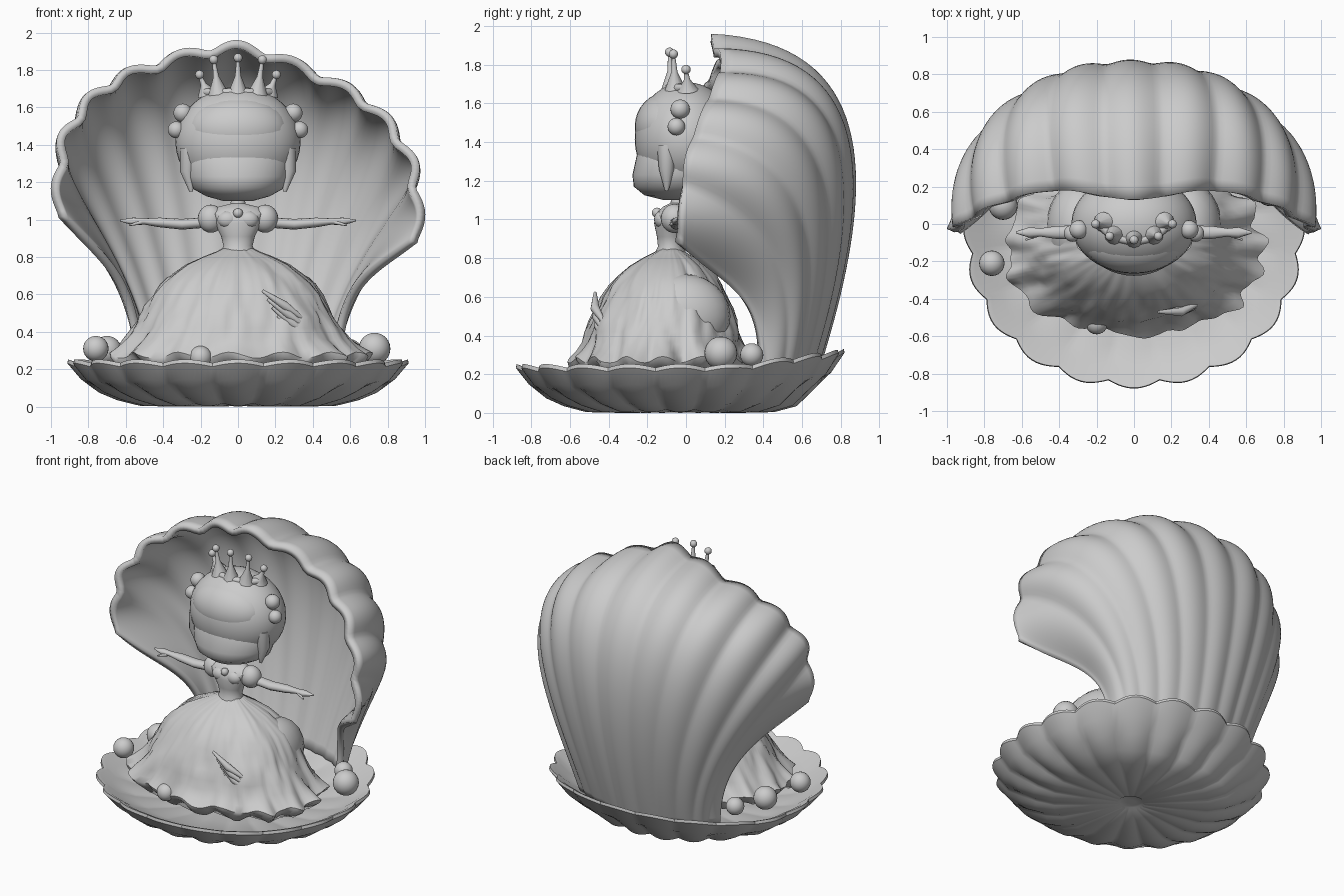
import bpy, bmesh, math
from mathutils import Vector, noise

if "Cube" in bpy.data.objects:
    bpy.data.objects.remove(bpy.data.objects["Cube"])

grey = bpy.data.materials.new("soft_grey")
grey.diffuse_color = (0.6, 0.6, 0.6, 1)
grey.use_nodes = True
grey.node_tree.nodes["Principled BSDF"].inputs["Base Color"].default_value = grey.diffuse_color


def finish(ob, angle=50):
    if not ob.data.materials:
        ob.data.materials.append(grey)
    bpy.ops.object.select_all(action='DESELECT')
    ob.select_set(True)
    bpy.context.view_layer.objects.active = ob
    bpy.ops.object.shade_smooth_by_angle(angle=math.radians(angle))
    return ob


def surface(name, rows, closed=True, caps=True, angle=50):
    """Skin a list of point rows into a mesh."""
    bm = bmesh.new()
    vs = [[bm.verts.new(p) for p in r] for r in rows]
    n = len(rows[0])
    for a, b in zip(vs, vs[1:]):
        for i in range(n if closed else n - 1):
            j = (i + 1) % n
            bm.faces.new((a[i], a[j], b[j], b[i]))
    if closed and caps:
        bm.faces.new(vs[0])
        bm.faces.new(vs[-1])
    bmesh.ops.recalc_face_normals(bm, faces=bm.faces[:])
    me = bpy.data.meshes.new(name)
    bm.to_mesh(me)
    bm.free()
    ob = bpy.data.objects.new(name, me)
    bpy.context.collection.objects.link(ob)
    return finish(ob, angle)


def ball(name, loc, size, seg=24):
    size = size if isinstance(size, tuple) else (size,) * 3
    bpy.ops.mesh.primitive_uv_sphere_add(segments=seg, ring_count=seg // 2, location=loc)
    ob = bpy.context.object
    ob.name, ob.scale = name, size
    return finish(ob)


def tube(name, pts, radii, flat=1.0, seg=12):
    """Tapered tube through points; flat squashes it along its second axis."""
    pts = [Vector(p) for p in pts]
    rows = []
    for k, p in enumerate(pts):
        d = (pts[min(k + 1, len(pts) - 1)] - pts[max(k - 1, 0)]).normalized()
        a = d.cross(Vector((0, 0, 1)) if abs(d.z) < 0.9 else Vector((1, 0, 0))).normalized()
        b = d.cross(a)
        rows.append([p + radii[k] * (a * math.cos(t) + b * flat * math.sin(t))
                     for t in (2 * math.pi * i / seg for i in range(seg))])
    return surface(name, rows)


def spline(keys, s):
    """Catmull-Rom through a list of vectors."""
    i = min(int(s), len(keys) - 2)
    f = s - i
    p1, p2 = keys[i], keys[i + 1]
    p0 = keys[i - 1] if i else 2 * p1 - p2
    p3 = keys[i + 2] if i + 2 < len(keys) else 2 * p2 - p1
    return 0.5 * (2 * p1 + (p2 - p0) * f + (2 * p0 - 5 * p1 + 4 * p2 - p3) * f * f
                  + (3 * p1 - p0 - 3 * p2 + p3) * f ** 3)


# Lower shell: ribbed dish, outer profile then rim then inner floor
N, RIBS = 200, 20
profile = [(.03, .015), (.08, .015), (.10, .003), (.35, 0), (.55, .004), (.68, .035), (.78, .075),
           (.88, .14), (.955, .225), (.95, .245), (.92, .235), (.85, .19), (.72, .15),
           (.5, .115), (.2, .1), (.03, .1)]
rows = []
for r, z in profile:
    row = []
    for i in range(N):
        a = 2 * math.pi * i / N
        w = abs(math.cos(RIBS / 2 * a)) - .6
        rr = r * (1 + .045 * r * w)
        c, s = math.cos(a), math.sin(a)
        wide = 1 + .02 * math.sin(2 * a) ** 2 * r          # fuller diagonals
        x, y = .94 * rr * c * wide, .875 * rr * s * wide - .03
        lift = .08 * max(0, (y - .25) / .55) * min(1, r) if z > .05 else 0
        rib = .02 * w * r if z > .1 else .01 * r - .025 * w * r if r > .1 else 0
        row.append((x, y, max(0, z + lift + rib)))
    rows.append(row)
surface("lower_shell", rows, angle=40)

# Upper shell: fan of rib curves; four Bezier points per key, mirrored
half = [((0, .68, .2), (0, .93, 1.0), (0, 1.09, 1.9), (0, .13, 1.94)),
        ((.2, .65, .2), (.25, .91, 1.0), (.5, 1.0, 1.84), (.41, .18, 1.83)),
        ((.36, .59, .2), (.45, .81, .9), (.86, .78, 1.62), (.75, .10, 1.65)),
        ((.48, .52, .2), (.59, .65, .8), (1.02, .48, 1.22), (.955, -.01, 1.35)),
        ((.555, .4, .2), (.57, .42, .68), (.74, .1, .72), (.985, -.025, .94))]
keys = [[Vector((-x, y, z)) for x, y, z in k] for k in half[:0:-1]] + [[Vector(p) for p in k] for k in half]
U, T = 130, 36
rows = []
for j in range(T + 1):
    t = j / T
    row = []
    for i in range(U + 1):
        p0, p1, p2, p3 = (spline([k[c] for k in keys], 8 * i / U) for c in range(4))
        p = p0 * (1 - t) ** 3 + p1 * 3 * t * (1 - t) ** 2 + p2 * 3 * t * t * (1 - t) + p3 * t ** 3
        rib = math.sqrt(math.cos(5.5 * math.pi * (2 * i / U - 1) + .5 * (1 - t)) ** 2 + .03) - .65
        out = p - Vector((0, .1, 1.05 * t + .2 * (1 - t)))
        p += out.normalized() * rib * (.01 + .045 * t)
        p.z -= .07 * p.x * t
        row.append(p)
    rows.append(row)
upper = surface("upper_shell", rows, closed=False, angle=45)
mid = upper.data.polygons[U * (T // 2) + U // 2]
if mid.normal.y < 0:
    upper.data.flip_normals()
solid = upper.modifiers.new("thickness", 'SOLIDIFY')
solid.thickness, solid.offset = .045, -1

# Gown skirt: gathered dome with a ruffled hem and uneven folds
rows = []
skirt = [(.98, .2), (1.1, .25), (1.13, .275), (1.06, .31), (.98, .36), (.93, .42), (.88, .48), (.82, .54),
         (.75, .6), (.67, .66), (.58, .71), (.46, .76), (.32, .8), (.19, .83), (.13, .85)]
for k, (s, z) in enumerate(skirt):
    row = []
    for i in range(160):
        a = 2 * math.pi * i / 160
        hem = max(0, 1 - (z - .2) / .22)
        f = s * (1 + .05 * hem * math.sin(15 * a) + .014 * math.sin(9 * a + 9 * z))
        f += .05 * s * noise.noise(Vector((3 * math.cos(a), 3 * math.sin(a), 7 * z)))
        f += .05 * s * noise.noise(Vector((8 * math.cos(a), 8 * math.sin(a), 9 * z)))
        f *= 1 + .03 * math.sin(2 * a) ** 2
        cy = -.15 + .07 * k / 14
        ry = .425 - .04 * hem if math.sin(a) < 0 else .43
        row.append(((.59 + .025 * hem) * f * math.cos(a), ry * f * math.sin(a) + cy,
                    z + .025 * hem * math.sin(15 * a + 1)))
    rows.append(row)
surface("gown_skirt", rows)

# Gathered folds on the front of the skirt and side poufs
for i in range(4):
    d = .045 * i
    tube("skirt_fold", [(.13 + d * .6, -.47 + .1 * d, .62 - d), (.25 + d * .4, -.47 + .2 * d, .54 - d),
                        (.36 + d * .3, -.42, .46 - d)], [.008, .024, .008])
for sx in (-1, 1):
    ball("skirt_pouf", (sx * .29, -.02, .5), (.18, .25, .22))

# Bodice, neck and brooch
rows = []
for rx, ry, y, z in [(.1, .09, -.08, .81), (.078, .065, -.08, .86), (.09, .07, -.08, .91), (.125, .08, -.085, .98),
                     (.15, .075, -.08, 1.03), (.12, .06, -.06, 1.065), (.04, .035, -.045, 1.085),
                     (.03, .03, -.04, 1.15)]:
    rows.append([(rx * math.cos(a), y + ry * math.sin(a), z) for a in (math.pi * i / 16 for i in range(32))])
surface("bodice", rows)
ball("brooch", (0, -.15, 1.035), .026)

# Sleeves, arms, hands, bust
for sx in (-1, 1):
    ball("puff_sleeve", (sx * .145, -.06, 1.005), (.07, .07, .075))
    ball("bust", (sx * .055, -.125, 1.0), (.055, .04, .045))
    tube("arm", [(sx * x, -.045, z) for x, z in ((.17, .985), (.3, .975), (.42, .985), (.5, .99), (.56, .99), (.63, .995))],
         [.038, .038, .034, .022, .028, .006], .75)
    tube("thumb", [(sx * .52, -.06, .985), (sx * .58, -.085, .97)], [.011, .005])

# Head: round hair, fringe, face and trinkets
ball("hair", (0, 0, 1.415), (.335, .265, .295), 40)
ball("fringe", (0, -.09, 1.48), (.27, .175, .18), 32)
rows = []
for rx, ry, z in [(.08, .07, 1.1), (.17, .17, 1.125), (.25, .225, 1.17), (.275, .232, 1.23), (.28, .21, 1.33), (.2, .17, 1.46)]:
    rows.append([(rx * math.cos(a), -.045 + ry * math.sin(a), z) for a in (math.pi * i / 20 for i in range(40))])
surface("face", rows)
for sx in (-1, 1):
    tube("side_lock", [(sx * .26, -.1, 1.38), (sx * .27, -.1, 1.26), (sx * .25, -.1, 1.15)], [.05, .04, .01])
    ball("hair_curl", (sx * .295, -.03, 1.57), .05)
    ball("earring", (sx * .33, -.05, 1.48), .045)

# Tiara: band, spikes and beads
tube("tiara_band", [(.2 * math.sin(a), .07 - .16 * math.cos(a), 1.68)
                    for a in (math.radians(-70 + 10 * i) for i in range(15))], [.022] * 15)
for x, y, z in [(0, -.085, 1.865), (-.13, -.065, 1.855), (.13, -.065, 1.855), (-.205, .0, 1.775), (.205, .0, 1.775)]:
    base = Vector((.8 * x, y + .01, 1.67))
    tip = Vector((x, y, z))
    tube("tiara_spike", [base, base.lerp(tip, .5), tip], [.055, .016, .008])
    ball("tiara_bead", tip, .024, 16)

# Pearls resting in the dish
for x, y, z, r in [(.73, .18, .31, .085), (.6, .34, .3, .06), (-.76, -.21, .31, .068), (-.7, .1, .3, .078),
                   (-.6, .3, .29, .06), (-.2, -.53, .265, .06)]:
    ball("pearl", (x, y, z), r)
